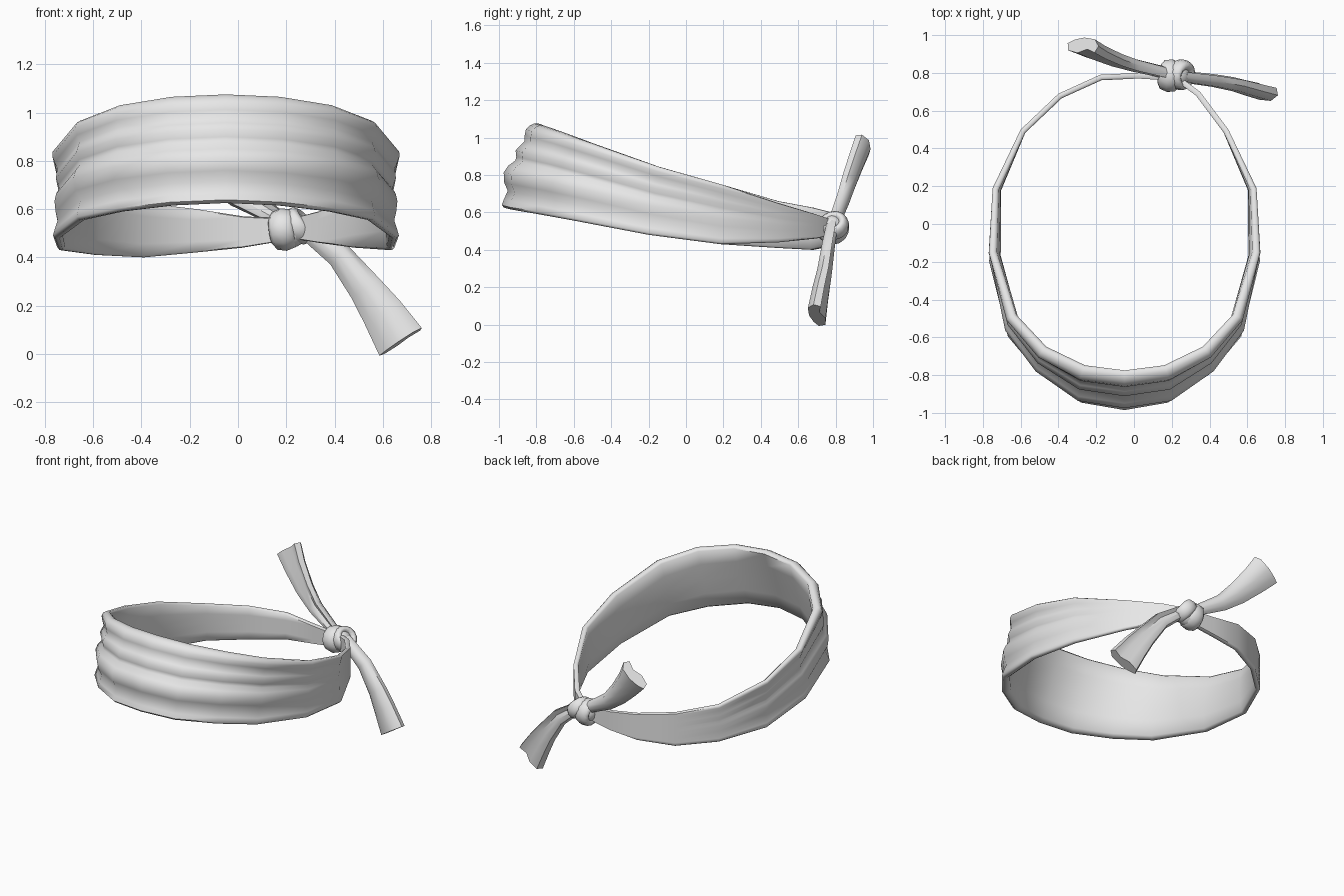
import bpy, bmesh, math
from mathutils import Vector

if "Cube" in bpy.data.objects:
    bpy.data.objects.remove(bpy.data.objects["Cube"], do_unlink=True)

# One cloth material
GREY = (0.8, 0.8, 0.8, 1)
cloth = bpy.data.materials.new("grey cloth")
cloth.use_nodes = True
cloth.diffuse_color = GREY
cloth.node_tree.nodes["Principled BSDF"].inputs["Base Color"].default_value = GREY


def finish(obj, name, angle):
    obj.name = name
    obj.data.materials.append(cloth)
    bpy.ops.object.select_all(action="DESELECT")
    obj.select_set(True)
    bpy.context.view_layer.objects.active = obj
    bpy.ops.object.shade_smooth_by_angle(angle=math.radians(angle))


def loft(name, sections, angle=50):
    """Skin a run of closed cross-sections and cap both ends."""
    bm = bmesh.new()
    rings = [[bm.verts.new(p) for p in section] for section in sections]
    for a, b in zip(rings, rings[1:]):
        n = len(a)
        for i in range(n):
            j = (i + 1) % n
            bm.faces.new((a[i], a[j], b[j], b[i]))
    bm.faces.new(rings[0])
    bm.faces.new(rings[-1])
    bmesh.ops.recalc_face_normals(bm, faces=bm.faces)
    mesh = bpy.data.meshes.new(name)
    bm.to_mesh(mesh)
    bm.free()
    obj = bpy.data.objects.new(name, mesh)
    bpy.context.collection.objects.link(obj)
    finish(obj, name, angle)


def tangent(points, i):
    return (points[min(i + 1, len(points) - 1)] - points[max(i - 1, 0)]).normalized()


# Head band stations: x, then y and z of the lower edge, y and z of the upper edge
left_back = [
    (.2, .79, .47, .79, .56), (.02, .8, .44, .8, .57),
    (-.18, .79, .42, .79, .6), (-.4, .69, .4, .69, .625), (-.6, .5, .41, .5, .66),
]
left_side = [
    (-.75, .19, .43, .19, .75), (-.77, -.2, .48, -.15, .845),
    (-.67, -.6, .555, -.5, .965), (-.5, -.8, .59, -.69, 1.03),
    (-.28, -.95, .615, -.8, 1.065),
]
front = [(-.05, -.99, .625, -.83, 1.075)]
right_side = [(-.1 - s[0], *s[1:]) for s in reversed(left_side)]
right_back = [
    (.5, .5, .44, .5, .65), (.35, .7, .46, .7, .59), (.23, .79, .48, .79, .56),
]
stations = left_back + left_side + front + right_side + right_back

# Gathered folds: height fraction and outward offset
folds = [
    (.03, 0), (.1, 0), (.2, -.005), (.3, .03), (.42, .052), (.5, .04), (.56, .012),
    (.61, .015), (.68, .03), (.74, .015), (.79, 0), (.86, .01), (.93, .015), (.98, 0),
]
lows = [Vector((s[0], s[1], s[2])) for s in stations]
highs = [Vector((s[0], s[3], s[4])) for s in stations]
sections = []
for i, (low, high) in enumerate(zip(lows, highs)):
    along = tangent(lows, i) + tangent(highs, i)
    out = Vector((along.y, -along.x, 0)).normalized()
    k = min(1, max(0, (.45 - low.y) / 1.4))
    thick = .03 + .03 * k
    profile = [(0, -.3 * thick)]
    for t, o in folds:
        hollow = .14 * k * (1 - k) * math.sin(math.pi * t)
        profile.append((t, o * k - hollow))
    profile += [(1, -.3 * thick), (1, -.7 * thick), (.97, -thick)]
    for t in (.75, .5, .25):
        hollow = .14 * k * (1 - k) * math.sin(math.pi * t)
        profile.append((t, -thick - hollow * .6))
    profile += [(.03, -thick), (0, -.7 * thick)]
    sections.append([low.lerp(high, t) + out * o for t, o in profile])
loft("head_band", sections, 60)

# Loose tails: creased cloth section swept along a path, widening to the end
crease = [(-1, .4), (-.9, -.5), (-.3, -.9), (.3, -.5), (.8, -1),
          (1, -.2), (.7, .7), (0, 1), (-.6, .8)]


def tail(name, path, width):
    path = [Vector(p) for p in path]
    rings = []
    for i, p in enumerate(path):
        f = i / (len(path) - 1)
        along = tangent(path, i)
        u = Vector(width)
        u = (u - along * u.dot(along)).normalized()
        v = along.cross(u)
        wide, deep = .035 + .07 * f, .032 + .012 * f
        rings.append([p + u * a * wide + v * b * deep for a, b in crease])
    loft(name, rings)


tail("left_tail", [(.26, .78, .53), (.42, .76, .41), (.53, .74, .27),
                   (.6, .72, .17), (.675, .7, .05)], (.19, -.06, .09))
tail("right_tail", [(.17, .8, .56), (0, .84, .66), (-.1, .87, .75),
                    (-.2, .91, .86), (-.27, .945, .95)], (.18, 0, .1))

# Knot: a core with two crossing wraps
bpy.ops.mesh.primitive_uv_sphere_add(segments=14, ring_count=8, radius=1,
                                     location=(.215, .785, .515))
core = bpy.context.object
core.scale = (.085, .07, .075)
finish(core, "knot_core", 60)


def wrap(name, location, tilt, turn, minor):
    bpy.ops.mesh.primitive_torus_add(
        major_segments=14, minor_segments=8, major_radius=.055, minor_radius=minor,
        location=location, rotation=(0, math.radians(tilt), math.radians(turn)))
    obj = bpy.context.object
    obj.scale = (1, 1, 1.6)
    finish(obj, name, 60)


wrap("knot_wrap", (.19, .785, .515), 82, -10, .034)
wrap("knot_cross_wrap", (.25, .79, .53), 50, -15, .028)
